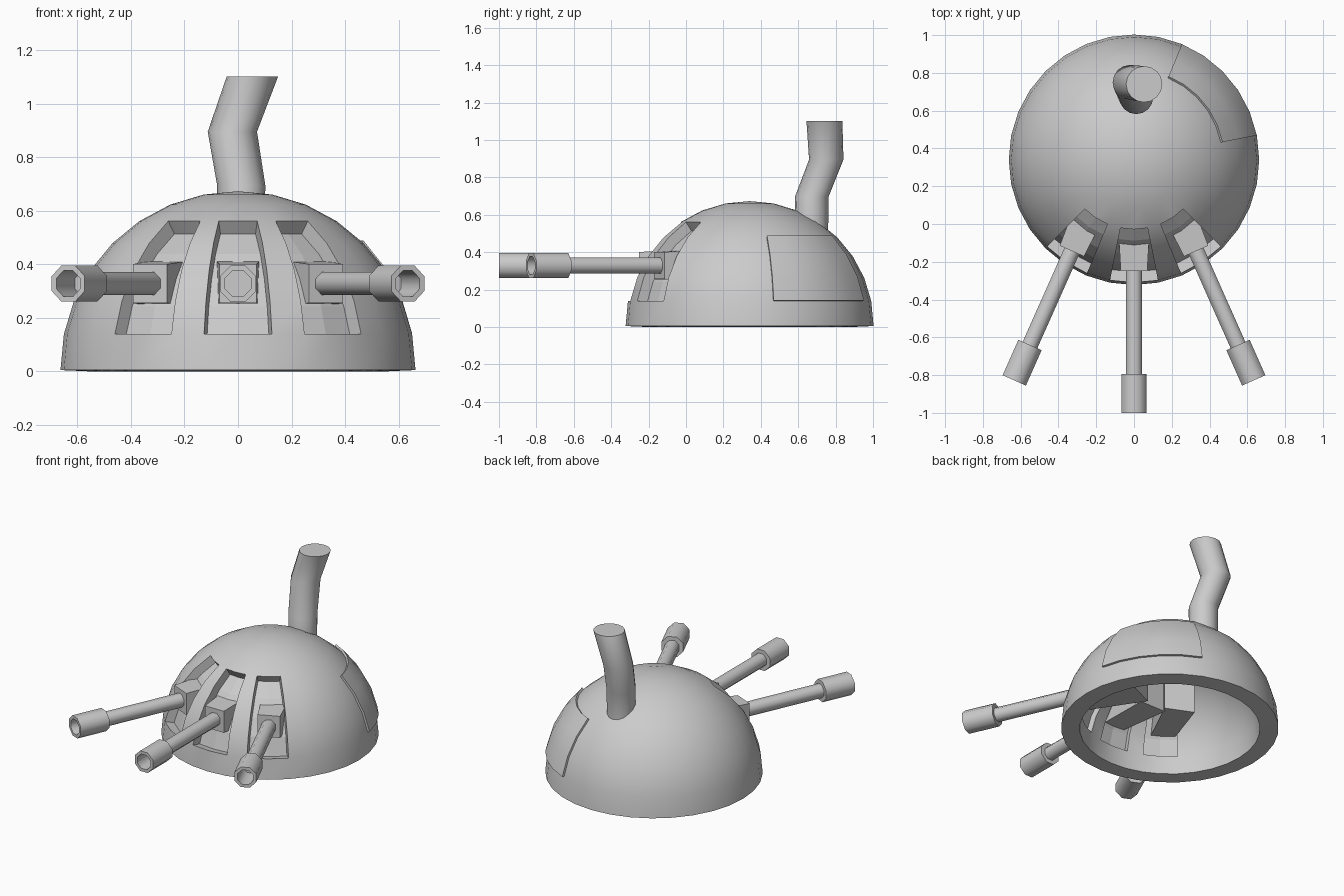
import bpy, bmesh, math
from mathutils import Vector, Matrix

if "Cube" in bpy.data.objects:
    bpy.data.objects.remove(bpy.data.objects["Cube"])

N, RINGS = 32, 8                 # sphere grid: 11.25 degree cells
STEP = 2 * math.pi / N
CY, CZ = 0.34, 0.01              # dome centre


def finish(bm, name, angle=30, flat=None):
    bmesh.ops.recalc_face_normals(bm, faces=bm.faces)
    me = bpy.data.meshes.new(name)
    bm.to_mesh(me)
    bm.free()
    ob = bpy.data.objects.new(name, me)
    bpy.context.collection.objects.link(ob)
    bpy.ops.object.select_all(action='DESELECT')
    ob.select_set(True)
    bpy.context.view_layer.objects.active = ob
    bpy.ops.object.shade_smooth_by_angle(angle=math.radians(angle))
    for p in ob.data.polygons:
        if flat and flat(p):
            p.use_smooth = False
    return ob


def spherical_cells(bm, radius_of, base=0.65, bottom_z=0.0):
    """Skin every grid cell at its own radius and wall the steps between cells."""
    cache = {}

    def vert(i, j, r):
        i = 0 if j == RINGS else i % N
        key = (i, j, r)
        if key not in cache:
            a, t = i * STEP, j * STEP
            z = bottom_z if j == 0 else CZ + r * math.sin(t)
            cache[key] = bm.verts.new((r * math.cos(t) * math.cos(a),
                                       CY + r * math.cos(t) * math.sin(a), z))
        return cache[key]

    def wall(p, q, ra, rb):
        if ra != rb and (ra or rb):
            ra, rb = ra or base, rb or base
            bm.faces.new((vert(*p, ra), vert(*q, ra), vert(*q, rb), vert(*p, rb)))

    for i in range(N):
        for j in range(RINGS):
            r = radius_of(i, j)
            if r:
                ring = [vert(i, j, r), vert(i + 1, j, r), vert(i + 1, j + 1, r), vert(i, j + 1, r)]
                bm.faces.new(list(dict.fromkeys(ring)))
            wall((i + 1, j), (i + 1, j + 1), r, radius_of((i + 1) % N, j))
            if j < RINGS - 1:
                wall((i, j + 1), (i + 1, j + 1), r, radius_of(i, j + 1))
    return vert


# hollow dome with three gun slots, each closed by a thin recessed plate
SLOT_COLUMNS = {20, 21, 23, 24, 26, 27}


def in_slot(i, j):
    return i in SLOT_COLUMNS and 1 <= j <= 4


bm = bmesh.new()
outer = spherical_cells(bm, lambda i, j: 0.605 if in_slot(i, j) else 0.663, bottom_z=0.005)
inner = spherical_cells(bm, lambda i, j: 0.585 if in_slot(i, j) else 0.55, bottom_z=0.0)
for i in range(N):
    bm.faces.new((outer(i, 0, 0.663), outer(i + 1, 0, 0.663), inner(i + 1, 0, 0.55), inner(i, 0, 0.55)))


def is_slot_plate(p):
    return 0.57 < (p.center - Vector((0, CY, CZ))).length < 0.61


finish(bm, "dome", 30, is_slot_plate)

# raised hatch on the rear right
bm = bmesh.new()
spherical_cells(bm, lambda i, j: 0.676 if 1 <= i <= 5 and 1 <= j <= 3 else None)
finish(bm, "hatch")


# guns: local origin at the muzzle, pointing along -y
def gun(prefix, x, y, angle):
    place = Matrix.Translation((x, y, 0.328)) @ Matrix.Rotation(angle, 4, 'Z')
    profile = [(0.052, 0.17), (0.052, 0), (0.073, 0), (0.073, 0.205), (0.046, 0.205), (0.046, 0.80)]
    bm = bmesh.new()
    rings = []
    for r, d in profile:
        rings.append([bm.verts.new((r * math.cos((k + .5) * math.pi / 4), d,
                                    r * math.sin((k + .5) * math.pi / 4))) for k in range(8)])
    for a, b in zip(rings, rings[1:]):
        for k in range(8):
            bm.faces.new((a[k], a[(k + 1) % 8], b[(k + 1) % 8], b[k]))
    bm.faces.new(rings[0])
    bm.faces.new(rings[-1])
    finish(bm, prefix + "_barrel", 60).matrix_world = place

    # mount block reaching deep inside, narrower at the front
    bm = bmesh.new()
    bmesh.ops.create_cube(bm, size=1)
    for v in bm.verts:
        front = v.co.y < 0
        v.co = (v.co.x * (0.14 if front else 0.19), 0.75 if front else 1.18,
                v.co.z * (0.145 if front else 0.20))
    finish(bm, prefix + "_gun_mount").matrix_world = place


gun("middle", 0, -1.0, 0)
for prefix, side in (("right", 1), ("left", -1)):
    gun(prefix, side * 0.634, -0.828, side * math.radians(24))

# bent chimney, closed at the top
path = [(0.012, 0.672, 0.505, 0.088), (0.012, 0.672, 0.695, 0.09),
        (-0.021, 0.75, 0.895, 0.092), (0.054, 0.74, 1.102, 0.096)]
bm = bmesh.new()
rings = [[bm.verts.new((x + r * math.cos(k * math.pi / 8), y + r * math.sin(k * math.pi / 8), z))
          for k in range(16)] for x, y, z, r in path]
for a, b in zip(rings, rings[1:]):
    for k in range(16):
        bm.faces.new((a[k], a[(k + 1) % 16], b[(k + 1) % 16], b[k]))
bm.faces.new(rings[-1])
finish(bm, "chimney", 60)
